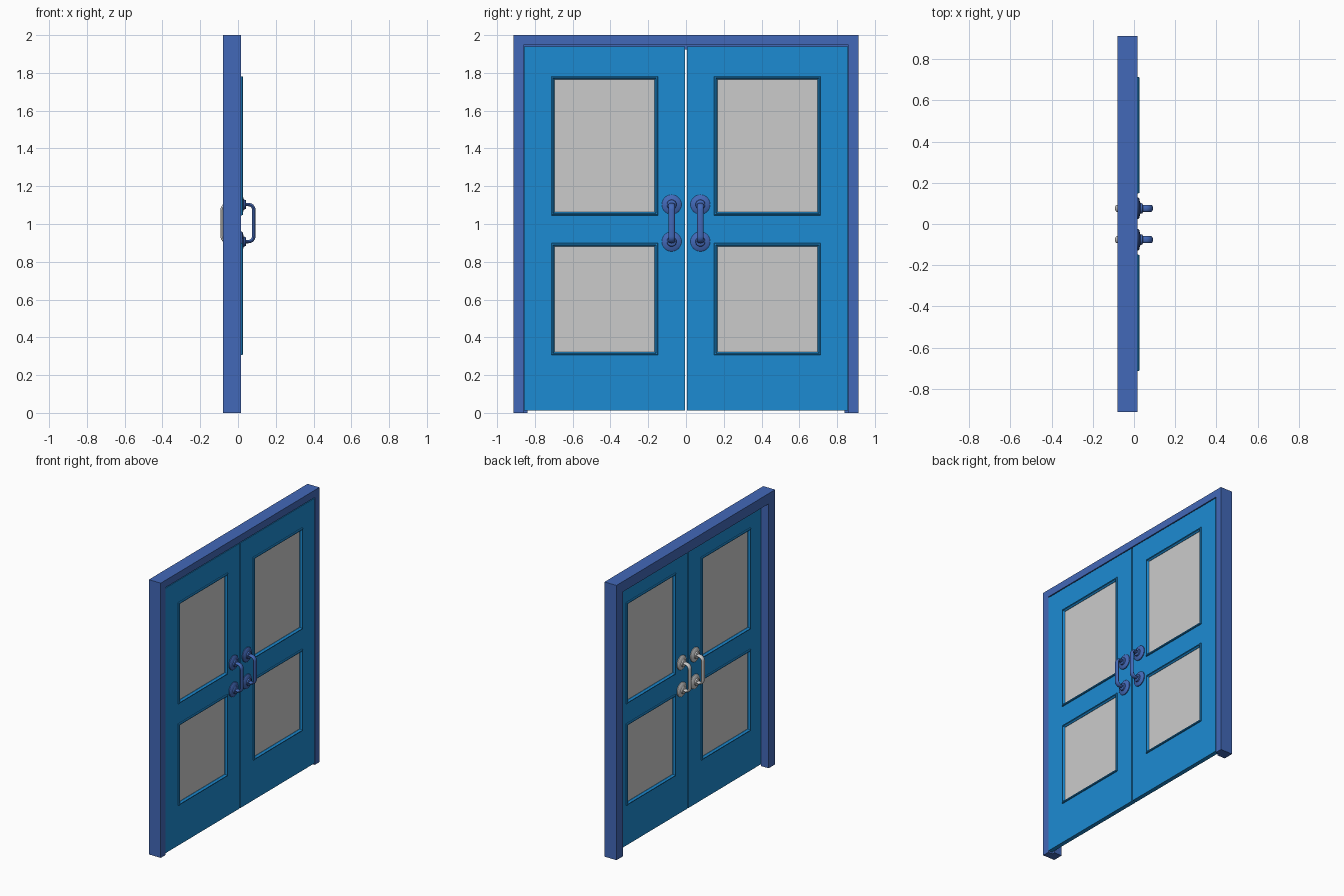
import bpy, bmesh, math

if "Cube" in bpy.data.objects:
    bpy.data.objects.remove(bpy.data.objects["Cube"])


def material(name, rgb):
    m = bpy.data.materials.new(name)
    m.diffuse_color = (*rgb, 1)
    m.use_nodes = True
    m.node_tree.nodes["Principled BSDF"].inputs["Base Color"].default_value = m.diffuse_color
    return m


FRAME_BLUE = material("frame_blue", (0.055, 0.14, 0.48))
DOOR_BLUE = material("door_blue", (0.012, 0.26, 0.65))


def finish(bm, name, mat=None, smooth=False):
    bmesh.ops.remove_doubles(bm, verts=bm.verts, dist=1e-5)
    bmesh.ops.recalc_face_normals(bm, faces=bm.faces)
    mesh = bpy.data.meshes.new(name)
    bm.to_mesh(mesh)
    bm.free()
    ob = bpy.data.objects.new(name, mesh)
    bpy.context.collection.objects.link(ob)
    if mat:
        mesh.materials.append(mat)
    if smooth:
        bpy.ops.object.select_all(action='DESELECT')
        bpy.context.view_layer.objects.active = ob
        ob.select_set(True)
        bpy.ops.object.shade_smooth_by_angle(angle=math.radians(35))
    return ob


def loft(bm, rings, loop=False, caps=True):
    """Join equal rings of points with quads."""
    vs = [[bm.verts.new(p) for p in r] for r in rings]
    n = len(vs[0])
    for a, b in zip(vs, vs[1:] + vs[:1] if loop else vs[1:]):
        for i in range(n):
            j = (i + 1) % n
            bm.faces.new((a[i], a[j], b[j], b[i]))
    if caps and not loop:
        bm.faces.new(vs[0])
        bm.faces.new(vs[-1])


# Rebated door frame: one profile of (inset, x) mitred round three sides
W, H = 0.913, 2.0
profile = [(0, 0.017), (0.053, 0.017), (0.053, -0.017), (0.075, -0.017),
           (0.075, -0.079), (0, -0.079)]
bm = bmesh.new()
loft(bm, [[(x, s * (W - d), H - d if top else 0) for d, x in profile]
          for s, top in ((-1, 0), (-1, 1), (1, 1), (1, 0))])
finish(bm, "door_frame", FRAME_BLUE)

# Door openings, y range shared
Y0, Y1 = 0.149, 0.713
OPENINGS = {"lower": (0.306, 0.899), "upper": (1.046, 1.782)}
T = 0.0155


def door_leaf(s, side):
    ys = [0.005, Y0 + 0.005, Y1 - 0.005, 0.858]
    zs = [0.012, 0.311, 0.894, 1.051, 1.777, 1.941]
    bm = bmesh.new()
    for i in range(3):
        for k in range(5):
            if i == 1 and k in (1, 3):
                continue
            bm.faces.new([bm.verts.new((-T, s * ys[i + a], zs[k + b]))
                          for a, b in ((0, 0), (1, 0), (1, 1), (0, 1))])
    bmesh.ops.remove_doubles(bm, verts=bm.verts, dist=1e-5)
    ext = bmesh.ops.extrude_face_region(bm, geom=bm.faces[:], use_keep_orig=True)
    bmesh.ops.translate(bm, vec=(2 * T, 0, 0),
                        verts=[g for g in ext["geom"] if isinstance(g, bmesh.types.BMVert)])
    finish(bm, side + "_door", DOOR_BLUE)


def window(s, side, level):
    z0, z1 = OPENINGS[level]
    # Moulding with stepped section on both faces
    half = [(0, 0.022), (0.003, 0.026), (0.009, 0.026), (0.011, 0.018), (0.017, 0.012)]
    prof = half + [(d, -x) for d, x in reversed(half)]
    bm = bmesh.new()
    loft(bm, [[(x, s * (Y1 - d if a else Y0 + d), z1 - d if b else z0 + d)
               for d, x in prof] for a, b in ((0, 0), (1, 0), (1, 1), (0, 1))], loop=True)
    finish(bm, f"{side}_{level}_moulding", DOOR_BLUE)
    # Pane
    d = 0.014
    bm = bmesh.new()
    loft(bm, [[(x, s * y, z) for y, z in ((Y0 + d, z0 + d), (Y1 - d, z0 + d),
                                          (Y1 - d, z1 - d), (Y0 + d, z1 - d))]
              for x in (-0.009, 0.009)])
    finish(bm, f"{side}_{level}_pane")


def handle(s, face, name, mat):
    """Pull handle on one door face: face = 1 front, -1 rear."""
    yc, zc, hz = s * 0.076, 1.005, 0.098
    bm = bmesh.new()
    # Turned roses
    lathe = [(0.0, 0.052), (0.006, 0.052), (0.011, 0.046), (0.013, 0.032),
             (0.016, 0.026), (0.025, 0.024), (0.028, 0.017)]
    n = 32
    for e in (-1, 1):
        loft(bm, [[(face * (T + h), yc + r * math.cos(2 * math.pi * i / n),
                    zc + e * hz + r * math.sin(2 * math.pi * i / n))
                   for i in range(n)] for h, r in lathe])
    # Bent oval bar: centreline (x, z, bend angle)
    R, xm = 0.028, 0.0835
    path = [(T + 0.02, hz, 0)]
    path += [(xm - R + R * math.sin(t), hz - R + R * math.cos(t), t)
             for t in (math.pi / 2 * k / 8 for k in range(9))]
    path += [(x, -z, math.pi - t) for x, z, t in reversed(path)]
    m = 16
    rings = []
    for x, z, t in path:
        ring = []
        for i in range(m):
            a = 2 * math.pi * i / m
            o = 0.009 * math.sin(a)
            ring.append((face * (x + o * math.sin(t)), yc + 0.017 * math.cos(a),
                         zc + z + o * math.cos(t)))
        rings.append(ring)
    loft(bm, rings)
    finish(bm, name, mat, smooth=True)


for s, side in ((-1, "left"), (1, "right")):
    door_leaf(s, side)
    for level in OPENINGS:
        window(s, side, level)
    handle(s, 1, side + "_front_handle", FRAME_BLUE)
    handle(s, -1, side + "_rear_handle", None)
